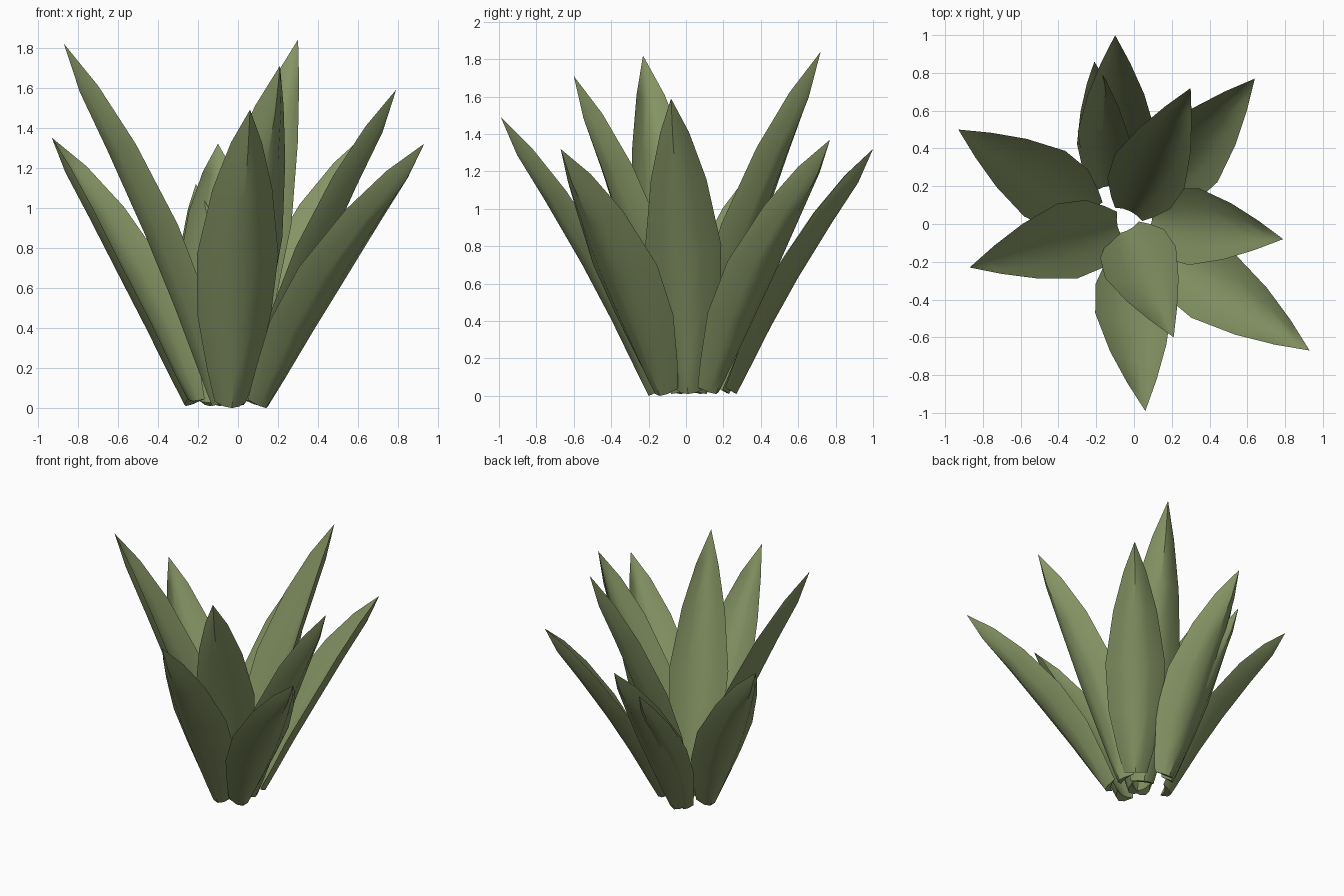
import bpy
import bmesh
from mathutils import Vector

cube = bpy.data.objects.get("Cube")
if cube:
    bpy.data.objects.remove(cube, do_unlink=True)

# One flat green for the whole plant
green = bpy.data.materials.new("leaf_green")
color = (0.235, 0.296, 0.127, 1)
green.use_nodes = True
green.diffuse_color = color
green.node_tree.nodes["Principled BSDF"].inputs["Base Color"].default_value = color

# Rings along a leaf: position, half width, cup depth, thickness, inward bow
RINGS = [
    (0.0, 0.08, 0.07, 0.05, 0.0),
    (0.1, 0.125, 0.09, 0.04, 0.005),
    (0.27, 0.185, 0.12, 0.035, 0.015),
    (0.47, 0.205, 0.125, 0.03, 0.015),
    (0.7, 0.15, 0.11, 0.03, 0.0),
    (0.87, 0.078, 0.08, 0.025, -0.018),
]
OUTER = (-1, -0.5, 0, 0.5, 1)
INNER = (0.5, 0, -0.5)


def make_leaf(name, base, tip, scale=1.0):
    """Cupped, pointed leaf from its keel base to its tip."""
    base, tip = Vector(base), Vector(tip)
    axis = (tip - base).normalized()
    side = Vector((0, 0, 1)).cross(axis).normalized()
    inward = axis.cross(side)
    bm = bmesh.new()
    rings = []
    for t, half, depth, thick, bow in RINGS:
        keel = base.lerp(tip, t) + inward * bow
        section = [(u, depth * u * u) for u in OUTER]
        section += [(u, depth * u * u + thick * (1 - u * u)) for u in INNER]
        rings.append([bm.verts.new(keel + scale * (side * u * half + inward * v))
                      for u, v in section])
    count = len(rings[0])
    for low, high in zip(rings, rings[1:]):
        for i in range(count):
            j = (i + 1) % count
            bm.faces.new((low[i], low[j], high[j], high[i]))
    point = bm.verts.new(tip)
    for i in range(count):
        bm.faces.new((rings[-1][i], rings[-1][(i + 1) % count], point))
    bm.faces.new(rings[0])
    bmesh.ops.recalc_face_normals(bm, faces=bm.faces)
    mesh = bpy.data.meshes.new(name)
    bm.to_mesh(mesh)
    bm.free()
    mesh.materials.append(green)
    leaf = bpy.data.objects.new(name, mesh)
    bpy.context.collection.objects.link(leaf)
    bpy.ops.object.select_all(action="DESELECT")
    leaf.select_set(True)
    bpy.context.view_layer.objects.active = leaf
    bpy.ops.object.shade_smooth_by_angle(angle=0.7)


# Outer leaves
make_leaf("front_leaf", (-0.03, -0.2, 0.0), (0.06, -0.99, 1.49))
make_leaf("front_left_leaf", (0.14, -0.14, 0.0), (0.93, -0.67, 1.32))
make_leaf("left_leaf", (0.14, 0.01, 0.01), (0.79, -0.08, 1.59))
make_leaf("back_left_leaf", (0.12, 0.16, 0.01), (0.64, 0.77, 1.37))
make_leaf("back_leaf", (-0.09, 0.27, 0.01), (-0.1, 1.0, 1.32))
make_leaf("small_back_leaf", (-0.14, 0.23, 0.01), (-0.21, 0.86, 1.12), 0.68)
make_leaf("back_right_leaf", (-0.26, 0.08, 0.01), (-0.93, 0.5, 1.35))

# Inner, taller leaves
make_leaf("inner_right_leaf", (-0.13, -0.03, 0.01), (-0.87, -0.23, 1.82))
make_leaf("inner_back_leaf", (0.0, 0.11, 0.01), (0.3, 0.72, 1.84))
make_leaf("inner_front_leaf", (-0.02, -0.08, 0.01), (0.21, -0.6, 1.71))
